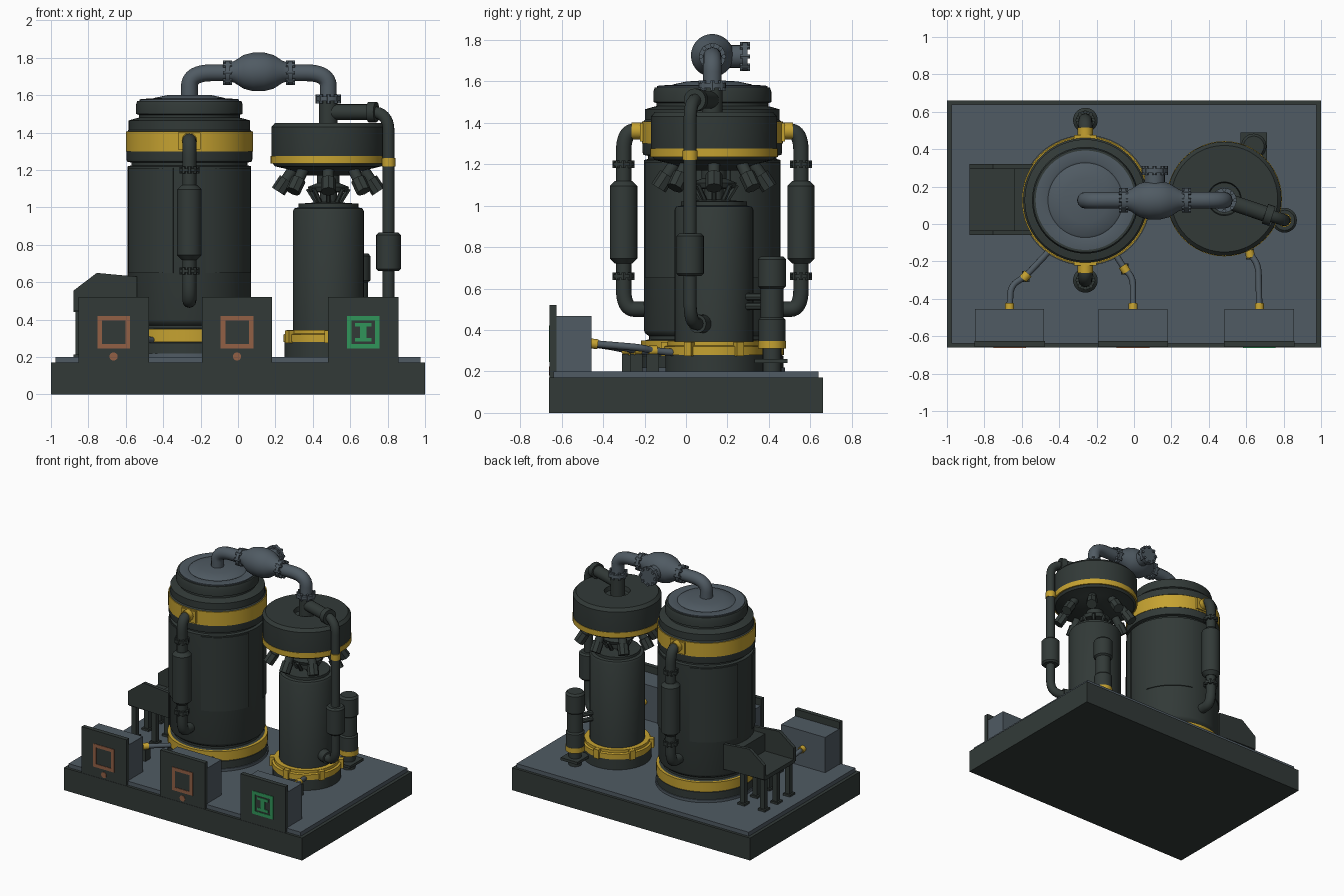
import bpy, bmesh, math
from mathutils import Vector, Matrix

cube = bpy.data.objects.get("Cube")
if cube:
    bpy.data.objects.remove(cube, do_unlink=True)


def material(name, rgb):
    m = bpy.data.materials.new(name)
    m.use_nodes = True
    m.diffuse_color = (*rgb, 1)
    m.node_tree.nodes["Principled BSDF"].inputs["Base Color"].default_value = (*rgb, 1)
    return m


DARK = material("dark green grey", (0.032, 0.042, 0.039))
GREY = material("blue grey", (0.08, 0.104, 0.125))
YELLOW = material("safety yellow", (0.56, 0.36, 0.03))
ORANGE = material("copper orange", (0.29, 0.115, 0.06))
GREEN = material("signal green", (0.03, 0.3, 0.1))


def finish(name, bm, mat):
    bmesh.ops.recalc_face_normals(bm, faces=bm.faces[:])
    me = bpy.data.meshes.new(name)
    bm.to_mesh(me)
    bm.free()
    me.materials.append(mat)
    ob = bpy.data.objects.new(name, me)
    bpy.context.collection.objects.link(ob)
    return ob


def lathe(name, profile, mat, at=(0, 0, 0), axis=(0, 0, 1), steps=48):
    """Spin (radius, height) points around an axis through a point."""
    bm = bmesh.new()
    vs = [bm.verts.new((r, 0, z)) for r, z in profile]
    es = [bm.edges.new(pair) for pair in zip(vs, vs[1:])]
    bmesh.ops.spin(bm, geom=vs + es, cent=(0, 0, 0), axis=(0, 0, 1),
                   angle=math.tau, steps=steps)
    bmesh.ops.remove_doubles(bm, verts=bm.verts[:], dist=0.0005)
    rot = Vector(axis).to_track_quat('Z', 'Y').to_matrix().to_4x4()
    bm.transform(Matrix.Translation(at) @ rot)
    return finish(name, bm, mat)


def rod(name, a, b, r, mat, steps=20, bevel=0.0):
    a, d = Vector(a), Vector(b) - Vector(a)
    n = d.length
    pts = [(0, 0), (r - bevel, 0), (r, bevel), (r, n - bevel), (r - bevel, n), (0, n)]
    return lathe(name, pts, mat, a, d, steps)


def box(name, lo, hi, mat, turn=0, about=(0, 0, 0)):
    lo, hi = Vector(lo), Vector(hi)
    bm = bmesh.new()
    bmesh.ops.create_cube(bm, size=1)
    bm.transform(Matrix.Translation(about) @ Matrix.Rotation(turn, 4, 'Z')
                 @ Matrix.Translation((lo + hi) / 2) @ Matrix.Diagonal((*(hi - lo), 1)))
    return finish(name, bm, mat)


def pipe(name, points, r, mat, bend=0.08):
    """Round tube along a path with rounded corners."""
    pts = [Vector(p) for p in points]
    path = [pts[0]]
    for a, b, c in zip(pts, pts[1:], pts[2:]):
        p = b + (a - b).normalized() * min(bend, (a - b).length * 0.49)
        q = b + (c - b).normalized() * min(bend, (c - b).length * 0.49)
        for i in range(9):
            t = i / 8
            path.append(p * (1 - t) ** 2 + b * 2 * t * (1 - t) + q * t * t)
    path.append(pts[-1])
    cu = bpy.data.curves.new(name, 'CURVE')
    cu.dimensions = '3D'
    cu.bevel_depth, cu.bevel_resolution, cu.use_fill_caps = r, 4, True
    sp = cu.splines.new('POLY')
    sp.points.add(len(path) - 1)
    for v, p in zip(sp.points, path):
        v.co = (*p, 1)
    tmp = bpy.data.objects.new(name + "_path", cu)
    bpy.context.collection.objects.link(tmp)
    me = bpy.data.meshes.new_from_object(
        tmp.evaluated_get(bpy.context.evaluated_depsgraph_get()))
    bpy.data.objects.remove(tmp, do_unlink=True)
    me.materials.clear()
    me.materials.append(mat)
    ob = bpy.data.objects.new(name, me)
    bpy.context.collection.objects.link(ob)


def flange(name, at, axis, r, mat, depth=0.024):
    """Disc with a ring of bolts, centred on a point."""
    at, axis = Vector(at), Vector(axis).normalized()
    rod(name, at - axis * depth / 2, at + axis * depth / 2, r, mat)
    side = axis.orthogonal().normalized()
    for i in range(8):
        p = at + Matrix.Rotation(i * math.tau / 8, 3, axis) @ side * (r * 0.86)
        rod(name + "_bolt", p - axis * depth, p + axis * depth, 0.011, mat, 6)


def polar(c, r, ang, z):
    return Vector((c[0] + r * math.cos(ang), c[1] + r * math.sin(ang), z))


# Base
box("base", (-1, -0.66, 0), (1, 0.66, 0.17), DARK)
box("deck", (-0.975, -0.64, 0.17), (0.975, 0.64, 0.2), GREY)

# Large tank
A = (-0.26, 0.127)
at_a = (*A, 0)
lathe("large_tank_foot", [(0, .2), (.35, .2), (.35, .22), (0, .22)], GREY, at_a)
lathe("large_tank_body", [
    (0, .22), (.343, .22), (.343, .275), (.325, .285), (.325, .35), (.305, .355), (.305, .37),
    (.325, .385), (.33, .4), (.33, 1.22), (.31, 1.225), (.31, 1.24), (.333, 1.245),
    (.337, 1.26), (.337, 1.40), (.325, 1.415), (.325, 1.465), (.29, 1.475), (.27, 1.48),
    (.27, 1.495), (.285, 1.5), (.285, 1.55), (.278, 1.57), (0, 1.57)], DARK, at_a, steps=64)
lathe("large_tank_lid", [(.266, 1.565), (.266, 1.578), (.21, 1.583), (.2, 1.578),
                         (.19, 1.585), (.12, 1.6), (0, 1.603)], GREY, at_a)
for name, r, lo, hi in (("lower", .345, .28, .35), ("upper", .34, 1.3, 1.405)):
    lathe("large_tank_" + name + "_band", [(.3, lo), (r, lo), (r, hi), (.3, hi)],
          YELLOW, at_a, steps=64)

# Raised curved panels on the large tank
for k in range(4):
    bm = bmesh.new()
    start = math.radians(-75 + 90 * k)
    vs = [bm.verts.new(polar(A, r, start, z))
          for r, z in ((.325, .65), (.337, .65), (.337, 1.21), (.325, 1.21))]
    face = bm.faces.new(vs)
    bmesh.ops.spin(bm, geom=[face], cent=at_a, axis=(0, 0, 1),
                   angle=math.radians(60), steps=12)
    finish("tank_panel", bm, DARK)

# Bypass lines front and back of the large tank
for s in (-1, 1):
    x = A[0]
    y = A[1] + s * 0.428
    wall = A[1] + s * 0.32
    pipe("bypass_pipe", [(x, wall, .5), (x, y, .5), (x, y, 1.36), (x, wall, 1.36)], .037, DARK, .1)
    rod("bypass_canister", (x, y, .72), (x, y, 1.12), .066, DARK, 28, .025)
    for z in (.66, 1.2):
        flange("bypass_flange", (x, y, z), (0, 0, 1), .05, DARK, .018)
    rod("bypass_coupling", (x, wall, 1.36), (x, A[1] + s * .39, 1.36), .041, YELLOW)
    box("bypass_plate", (x - .06, A[1] + s * .338 - .012, 1.31),
        (x + .06, A[1] + s * .338 + .012, 1.4), YELLOW)

# Slim tank
B = (0.483, 0.135)
at_b = (*B, 0)
lathe("slim_tank_body", [
    (0, .2), (.235, .2), (.235, .28), (.19, .29), (.19, .98), (.182, .995), (.16, 1.0),
    (.16, 1.02), (.09, 1.025), (.045, 1.03), (.045, 1.08), (.1, 1.085), (.11, 1.11),
    (.06, 1.13), (.06, 1.2), (0, 1.2)], DARK, at_b)
lathe("slim_tank_band", [(.18, .28), (.24, .28), (.24, .32), (.225, .325),
                         (.225, .345), (.18, .345)], YELLOW, at_b)
for k in range(6):
    box("band_clamp", (.2, -.02, .275), (.255, .02, .343), YELLOW,
        math.radians(60 * k + 30), at_b)

# Head with nozzles
lathe("head", [(0, 1.17), (.12, 1.17), (.2, 1.2), (.285, 1.22), (.302, 1.24), (.305, 1.26),
               (.305, 1.43), (.285, 1.452), (.09, 1.452), (.085, 1.42), (0, 1.42)], DARK, at_b)
lathe("head_band", [(.29, 1.235), (.308, 1.235), (.308, 1.275), (.29, 1.275)], YELLOW, at_b)
for k in range(8):
    a = k * math.tau / 8
    rod("nozzle", polar(B, .19, a, 1.2), polar(B, .255, a, 1.105), .03, DARK, 12)
    rod("nozzle_tip", polar(B, .225, a, 1.15), polar(B, .268, a, 1.085), .04, DARK, 8)
    rod("neck_strut", polar(B, .06, a, 1.02), polar(B, .11, a, 1.1), .013, DARK, 6)

# Overhead pipe between the tanks
zt = 1.72
pipe("overhead_pipe", [(*A, 1.57), (A[0], A[1], zt), (B[0], A[1], zt), (B[0], A[1], 1.57)],
     .045, GREY, .12)
lathe("valve_bulb", [(0, -.16), (.05, -.16), (.058, -.13), (.09, -.08), (.103, -.03),
                     (.103, .03), (.09, .08), (.058, .13), (.05, .16), (0, .16)],
      GREY, (.11, A[1], zt + .005), (1, 0, 0))
for x in (-.055, .28):
    flange("overhead_flange", (x, A[1], zt), (1, 0, 0), .064, GREY)
rod("valve_stub", (.11, A[1], zt), (.11, .28, zt), .055, GREY)
flange("valve_stub_flange", (.11, .285, zt), (0, 1, 0), .07, GREY)
flange("riser_flange", (B[0], A[1], 1.58), (0, 0, 1), .066, GREY)
rod("riser", (B[0], A[1], 1.42), (B[0], A[1], 1.57), .05, DARK)

# Side downpipe
dx, dy = .805, .02
pipe("downpipe", [(B[0], A[1], 1.51), (dx, dy, 1.51), (dx, dy, .43), (.63, .09, .43)],
     .032, DARK, .1)
rod("downpipe_sleeve", (.5, .122, 1.51), (.7, .055, 1.51), .042, DARK)
rod("downpipe_collar", (.7, .055, 1.51), (.74, .042, 1.51), .055, DARK)
rod("downpipe_coupling", (dx, dy, 1.22), (dx, dy, 1.265), .036, YELLOW)
rod("downpipe_filter", (dx, dy, .66), (dx, dy, .865), .066, DARK, 28, .012)
rod("downpipe_inlet", (.72, .055, .43), (.66, .08, .43), .045, DARK)

# Small pump bottle behind the slim tank
pump = (.64, .415)
lathe("pump", [(0, .34), (.065, .34), (.065, .45), (.055, .46), (.055, .6), (.068, .61),
               (.068, .74), (.055, .755), (0, .755)], DARK, (*pump, 0), steps=28)
rod("pump_band", (*pump, .31), (*pump, .348), .067, YELLOW, 28)
rod("pump_foot", (*pump, .2), (*pump, .31), .045, DARK)
box("pump_foot_plate", (.57, .33, .24), (.71, .49, .26), DARK)
for z in (.515, .56):
    rod("pump_bracket", (.56, .25, z), (*pump, z), .018, DARK, 8)

# Open tray beside the large tank
for y in (-.06, .295):
    bm = bmesh.new()
    f = bm.faces.new([bm.verts.new((x, y, z)) for x, z in
                      ((-.88, .45), (-.88, .555), (-.755, .65), (-.54, .63), (-.54, .44))])
    ext = bmesh.ops.extrude_face_region(bm, geom=[f])["geom"]
    bmesh.ops.translate(bm, vec=(0, .025, 0),
                        verts=[v for v in ext if isinstance(v, bmesh.types.BMVert)])
    finish("tray_side", bm, DARK)
box("tray_floor", (-.88, -.05, .44), (-.54, .31, .47), DARK)
box("tray_back", (-.64, -.05, .45), (-.55, .31, .6), DARK)
for y in (-.02, .13, .28):
    for x in (-.85, -.68):
        box("tray_leg", (x - .018, y - .018, .2), (x + .018, y + .018, .45), DARK)
        box("tray_leg_foot", (x - .03, y - .03, .2), (x + .03, y + .03, .215), DARK)

# Control panels with icons and feed lines
feeds = ([(-.66, -.33), (-.58, -.28), (-.44, -.13)],
         [(-.005, -.29), (-.05, -.24), (-.12, -.13)],
         [(.665, -.22), (.62, -.16), (.6, -.04)])
for cx, route, ink in zip((-.665, -.005, .67), feeds, (ORANGE, ORANGE, GREEN)):
    box("panel_plate", (cx - .188, -.658, .15), (cx + .188, -.625, .52), DARK)
    box("panel_housing", (cx - .185, -.625, .2), (cx + .185, -.455, .468), GREY)

    def mark(x, z, w, h):
        box("panel_icon", (cx + x - w / 2, -.662, z - h / 2),
            (cx + x + w / 2, -.655, z + h / 2), ink)
    for s in (-1, 1):
        mark(s * .075, .333, .025, .175)
        mark(0, .333 + s * .075, .175, .025)
        if ink is GREEN:
            mark(0, .333 + s * .04, .09, .02)
    if ink is GREEN:
        mark(0, .333, .036, .08)
    else:
        rod("panel_button", (cx, -.662, .203), (cx, -.655, .203), .022, ink)

    (x1, y1), (x2, y2), (x3, y3) = route
    pipe("feed_line", [(cx, -.46, .335), (x1, y1, .315), (x2, y2, .3), (x3, y3, .29)],
         .017, GREY, .05)
    rod("feed_fitting", (cx, -.458, .335), (cx, -.425, .331), .024, YELLOW)
    d = Vector((x3 - x2, y3 - y2, 0)).normalized() * .02
    rod("feed_joint", Vector((x2, y2, .3)) - d, Vector((x2, y2, .3)) + d, .024, YELLOW)
    box("feed_support", (x2 - .02, y2 - .03, .2), (x2 + .02, y2 + .03, .285), DARK)

# Smooth shading with sharp edges kept
bpy.ops.object.select_all(action='DESELECT')
for ob in bpy.context.scene.objects:
    if ob.type == 'MESH':
        ob.select_set(True)
        bpy.context.view_layer.objects.active = ob
bpy.ops.object.shade_smooth_by_angle(angle=math.radians(35))
